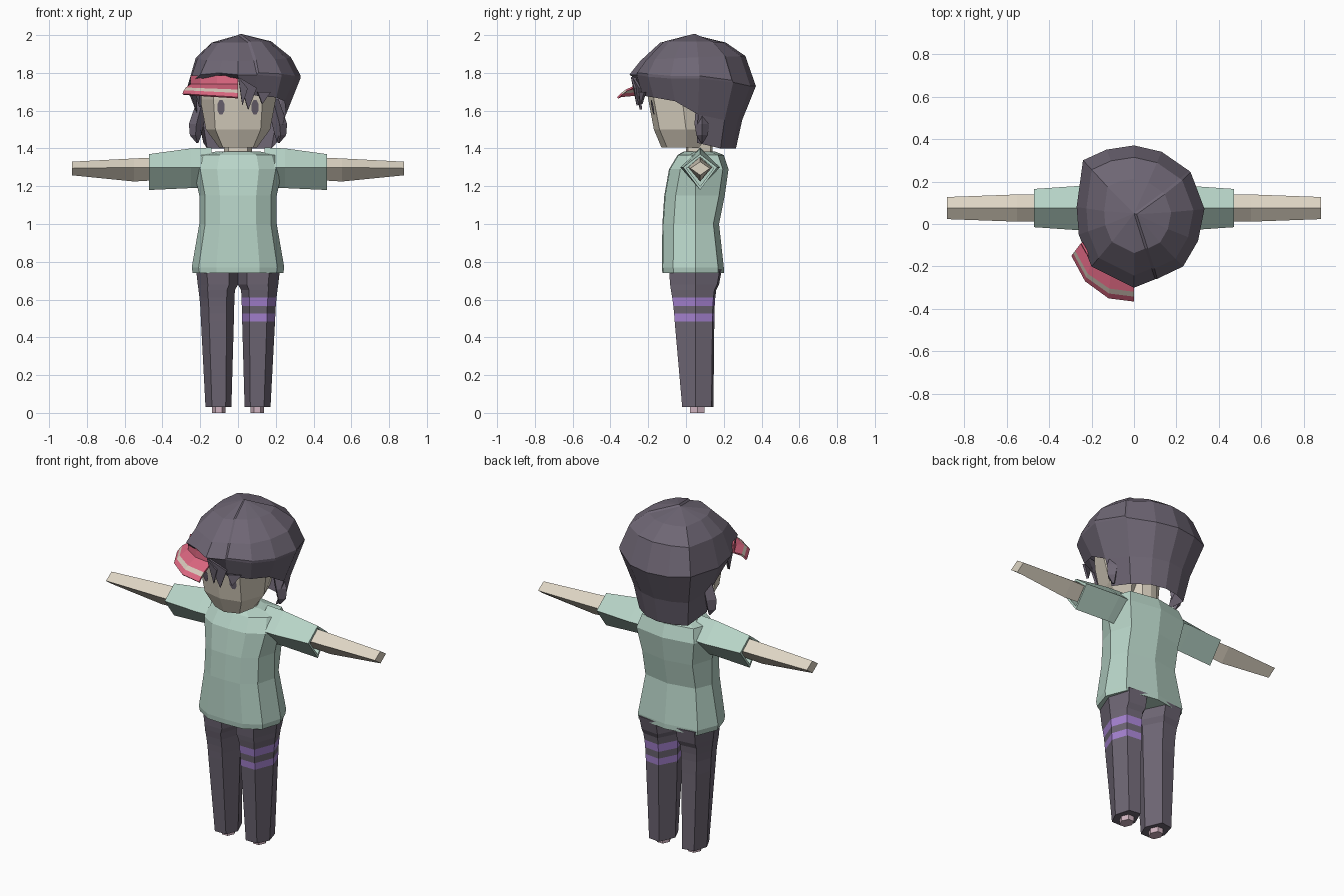
import bpy, bmesh, math

if "Cube" in bpy.data.objects:
    bpy.data.objects.remove(bpy.data.objects["Cube"])


def material(name, r, g, b):
    lin = lambda c: ((c / 255 + 0.055) / 1.055) ** 2.4
    m = bpy.data.materials.new(name)
    m.diffuse_color = (lin(r), lin(g), lin(b), 1)
    m.use_nodes = True
    m.node_tree.nodes["Principled BSDF"].inputs["Base Color"].default_value = m.diffuse_color
    return m


DARK = material("dark_plum", 110, 102, 116)
SKIN = material("skin", 222, 213, 196)
GREEN = material("mint_green", 184, 213, 200)
PINK = material("visor_pink", 222, 104, 130)
CREAM = material("cream", 214, 200, 186)
PURPLE = material("stripe_purple", 165, 130, 208)
ROSE = material("foot_rose", 208, 180, 192)


def finish(name, bm, mats):
    bmesh.ops.recalc_face_normals(bm, faces=bm.faces)
    me = bpy.data.meshes.new(name)
    bm.to_mesh(me)
    bm.free()
    for m in mats:
        me.materials.append(m)
    ob = bpy.data.objects.new(name, me)
    bpy.context.collection.objects.link(ob)
    return ob


def skin_rows(bm, rows, closed=True):
    """Bridge rows of equal length with quads; returns one face list per band."""
    vs = [[bm.verts.new(p) for p in row] for row in rows]
    n, bands = len(rows[0]), []
    for a, b in zip(vs, vs[1:]):
        bands.append([bm.faces.new((a[i], a[(i + 1) % n], b[(i + 1) % n], b[i]))
                      for i in range(n if closed else n - 1)])
    return vs, bands


def loft(name, rows, mats, caps=(True, True), paint=()):
    bm = bmesh.new()
    vs, bands = skin_rows(bm, rows)
    for k in paint:
        for f in bands[k]:
            f.material_index = 1
    for use, ring in zip(caps, (vs[0], vs[-1])):
        if use:
            bm.faces.new(ring)
    return finish(name, bm, mats)


def mirrored(half, z):
    """Close a half section running from front centre to back centre."""
    return [(x, y, z) for x, y in half] + [(-x, y, z) for x, y in half[-2:0:-1]]


# Shirt body
rings = []
for z, w, yf, yb in ((0.74, .24, -.125, .20), (0.77, .245, -.128, .20), (1.0, .205, -.125, .175),
                     (1.15, .205, -.115, .205), (1.29, .235, -.09, .225),
                     (1.365, .21, -.045, .20), (1.385, .11, -.01, .15)):
    rings.append(mirrored([(0, yf), (.47 * w, yf + .005), (.85 * w, yf + .06), (w, .05),
                           (.8 * w, yb - .03), (0, yb)], z))
loft("shirt", rings, [GREEN])

# Head and neck
loft("head", [
    mirrored([(0, -.13), (.08, -.10), (.10, 0), (.08, .07)], 1.405),
    mirrored([(0, -.17), (.12, -.14), (.17, 0), (.12, .13)], 1.50),
    mirrored([(0, -.20), (.13, -.17), (.20, -.02), (.16, .15)], 1.66),
    mirrored([(0, -.21), (.13, -.18), (.20, -.02), (.16, .16)], 1.78)], [SKIN])
loft("neck", [mirrored([(0, 0), (.05, .01), (.075, .07), (.05, .13), (0, .14)], z)
              for z in (1.34, 1.50)], [SKIN])


def diamond(x, top, mid, bottom, y, hw):
    return [(x, y, top), (x, y - hw, mid), (x, y, bottom), (x, y + hw, mid)]


for s, side in ((1, "left"), (-1, "right")):
    # Sleeve with a hollow cuff, and arm
    loft(side + "_sleeve", [diamond(s * .14, 1.405, 1.30, 1.19, .075, .10),
                            diamond(s * .25, 1.40, 1.30, 1.19, .075, .105),
                            diamond(s * .47, 1.37, 1.30, 1.18, .075, .09),
                            diamond(s * .47, 1.355, 1.295, 1.20, .075, .072),
                            diamond(s * .40, 1.355, 1.295, 1.20, .075, .072)], [GREEN])
    loft(side + "_arm", [diamond(s * .38, 1.355, 1.30, 1.235, .075, .062),
                         diamond(s * .55, 1.347, 1.30, 1.225, .075, .064),
                         diamond(s * .88, 1.33, 1.295, 1.258, .075, .052)], [SKIN])

    # Trouser leg, with two bands on one side only
    rings = []
    for z, xi, xo, yf, yb in ((.03, .035, .172, -.02, .145), (.485, .022, .196, -.06, .15),
                              (.525, .021, .198, -.063, .151), (.565, .02, .2, -.067, .152),
                              (.61, .019, .204, -.073, .155), (.65, .016, .209, -.08, .16),
                              (.68, .0, .213, -.084, .175), (.76, .0, .222, -.09, .19)):
        w = xo - xi
        sec = [(xi + .22 * w, yf), (xi + .75 * w, yf), (xo, .05), (xi + .82 * w, yb - .01),
               (xi + .3 * w, yb), (xi, .05)]
        rings.append([(s * x, y, z) for x, y in sec])
    loft(side + "_leg", rings, [DARK, PURPLE], paint=(1, 3) if s > 0 else ())

    # Foot stub
    loft(side + "_foot", [[(s * (.102 + .036 * math.cos(a * math.pi / 3)),
                            .06 + .045 * math.sin(a * math.pi / 3), z) for a in range(6)]
                          for z in (0, .05)], [ROSE])

    # Eye plate following the slope of the face
    bm = bmesh.new()
    pts = []
    for i in range(8):
        a = (i + .5) * math.pi / 4
        x, z = .09 + .021 * math.cos(a), 1.618 + .042 * math.sin(a)
        pts.append(bm.verts.new((s * x, -.176 - .19 * (z - 1.5) + .24 * x, z)))
    bm.faces.new(pts)
    finish(side + "_eye", bm, [DARK])

    # Hair lock beside the jaw
    loft(side + "_side_lock", [[(s * (cx + r * dx), .085 + r * dy, z)
                                for dx, dy in ((0, -1), (1, 0), (0, 1), (-1, 0))]
                               for z, cx, r in ((1.66, .185, .03), (1.53, .22, .04),
                                                (1.47, .225, .03), (1.43, .215, .006))], [DARK])

# Hair: crown rows above the widest line, ragged skirt rows below it
ridge = [(0, -.30, 1.79), (.10, -.26, 1.79), (.23, -.20, 1.78), (.30, -.08, 1.77),
         (.33, .07, 1.77), (.26, .25, 1.75), (.13, .34, 1.73), (0, .37, 1.73),
         (-.13, .35, 1.73), (-.24, .30, 1.74), (-.27, .08, 1.72), (-.26, -.05, 1.74),
         (-.20, -.20, 1.79), (-.10, -.25, 1.80)]
hem_z = [1.77, 1.68, 1.67, 1.65, 1.58, 1.55, 1.55, 1.55, 1.55, 1.55, 1.58, 1.68, 1.75, 1.785]
hem_s = [.9, .9, .88, .82, .77, .78, .78, .78, .78, .78, .8, .84, .9, .9]


def scaled(p, k, z):
    return (p[0] * k, .04 + (p[1] - .04) * k, z)


bm = bmesh.new()
vs, bands = skin_rows(bm, [[scaled(p, k, h) for p, k, h in zip(ridge, hem_s, hem_z)], ridge,
                           [scaled(p, .83, 1.875 + .04 * p[1]) for p in ridge],
                           [scaled(p, .52, 1.96) for p in ridge]])
apex = bm.verts.new((0, .05, 2.0))
n = len(ridge)
fan = [bm.faces.new((vs[3][i], vs[3][(i + 1) % n], apex)) for i in range(n)]
nape = [bm.verts.new(scaled(ridge[i], .62 if i == 4 else .68, 1.43 if i in (4, 10) else 1.40))
        for i in range(4, 11)]
for k in range(6):
    bm.faces.new((vs[0][4 + k], vs[0][5 + k], nape[k + 1], nape[k]))
bmesh.ops.recalc_face_normals(bm, faces=bm.faces)
# Raised swept panel on one side of the parting
panel = [f for band in (bands[1], bands[2], fan) for f in band[1:5]]
bmesh.ops.inset_region(bm, faces=panel, thickness=.012, depth=.008, use_boundary=True)
finish("hair", bm, [DARK])

# Fringe locks
bm = bmesh.new()
for tri in (((0, -.285, 1.78), (.10, -.25, 1.72), (.055, -.245, 1.605)),
            ((.0, -.28, 1.78), (.05, -.262, 1.72), (.022, -.25, 1.63)),
            ((.10, -.24, 1.70), (.17, -.21, 1.70), (.125, -.23, 1.635)),
            ((-.19, -.17, 1.77), (-.22, -.05, 1.72), (-.195, -.11, 1.62))):
    bm.faces.new([bm.verts.new(p) for p in tri])
fringe = finish("fringe", bm, [DARK])
fringe.modifiers.new("thickness", 'SOLIDIFY').thickness = .012

# Half visor: upright band, then a sloping brim with a pale stripe
inner = [(-.25, -.09), (-.20, -.18), (-.11, -.235), (0, -.25)]
outer = [(-.295, -.15), (-.23, -.27), (-.12, -.35), (0, -.365)]
rows = []
for t, z in ((0, 1.785), (.03, 1.74), (.6, 1.712), (.8, 1.694), (1, 1.672)):
    rows.append([(a[0] + (b[0] - a[0]) * t, a[1] + (b[1] - a[1]) * t, z - .06 * t * b[0])
                 for a, b in zip(inner, outer)])
bm = bmesh.new()
_, bands = skin_rows(bm, rows, closed=False)
for f in bands[2]:
    f.material_index = 1
visor = finish("visor", bm, [PINK, CREAM])
visor.modifiers.new("thickness", 'SOLIDIFY').thickness = .01
